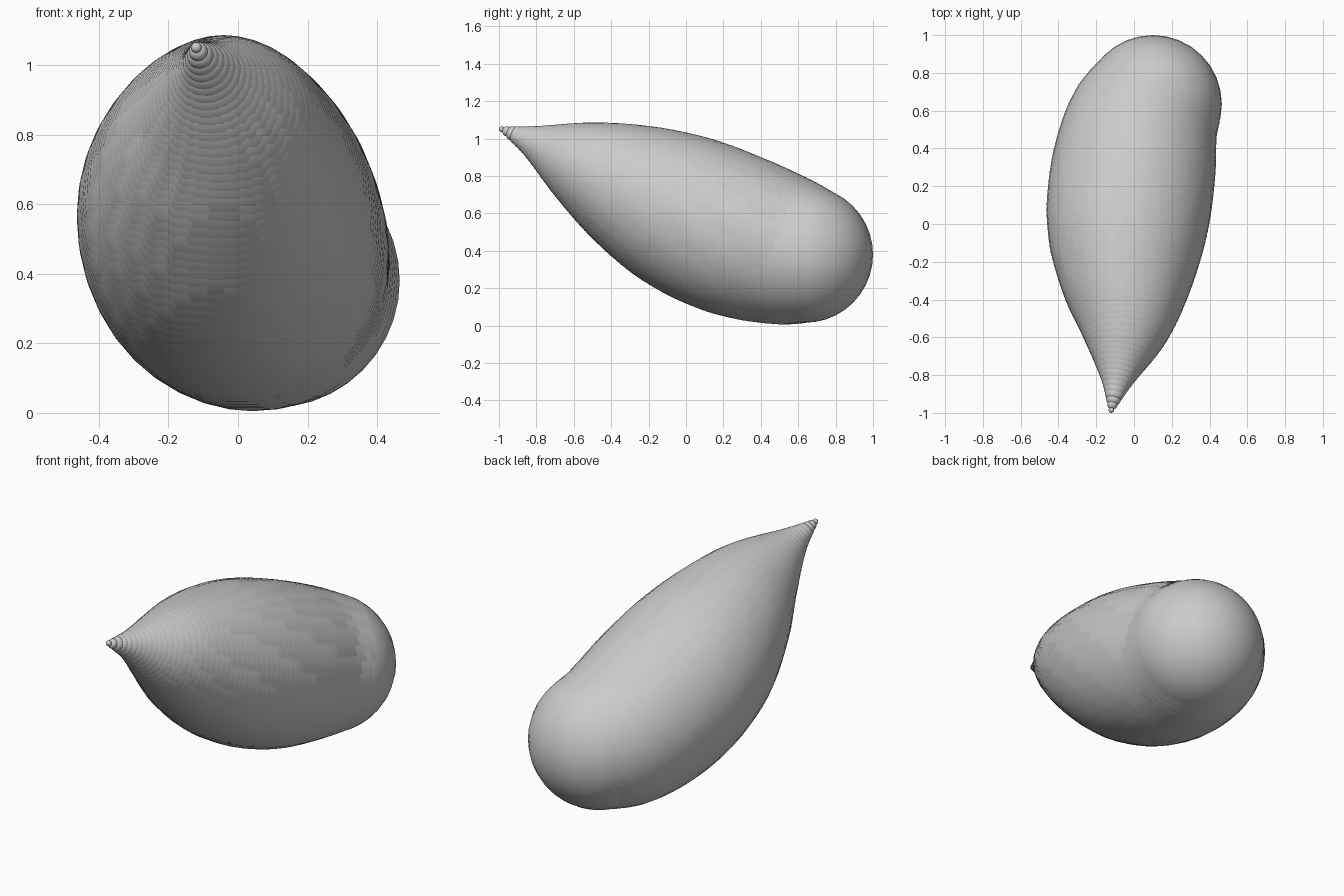
import bpy, bmesh
from mathutils import Matrix, Vector

if "Cube" in bpy.data.objects:
    bpy.data.objects.remove(bpy.data.objects["Cube"])

# Path of the body: x, y, z and ball radius, from tip to rounded end
PATH = [
    (-0.12, -0.985, 1.05, 0.015),
    (-0.085, -0.80, 0.975, 0.092),
    (-0.043, -0.50, 0.838, 0.248),
    (-0.042, -0.25, 0.716, 0.355),
    (-0.035, 0.00, 0.596, 0.425),
    (-0.008, 0.25, 0.490, 0.438),
    (0.035, 0.50, 0.411, 0.405),
    (0.10, 0.635, 0.380, 0.365),
]
STEPS = 56

grey = bpy.data.materials.new("plain grey")
grey.diffuse_color = (0.6, 0.6, 0.6, 1)
grey.use_nodes = True
grey.node_tree.nodes["Principled BSDF"].inputs["Base Color"].default_value = grey.diffuse_color


def sample(y):
    """Smooth (cubic Hermite) interpolation of the path over y."""
    pts = [Vector(p) for p in PATH]
    n = len(pts)

    def slope(i):
        a, b = max(i - 1, 0), min(i + 1, n - 1)
        return (pts[b] - pts[a]) / (pts[b][1] - pts[a][1])

    i = 0
    while i < n - 2 and y > pts[i + 1][1]:
        i += 1
    h = pts[i + 1][1] - pts[i][1]
    t = (y - pts[i][1]) / h
    return (pts[i] * (2*t**3 - 3*t**2 + 1) + slope(i) * h * (t**3 - 2*t**2 + t)
            + pts[i + 1] * (3*t**2 - 2*t**3) + slope(i + 1) * h * (t**3 - t**2))


# Body: a chain of overlapping balls swelling from the tip to the blunt end
bm = bmesh.new()
y0, y1 = PATH[0][1], PATH[-1][1]
for k in range(STEPS):
    x, y, z, r = sample(y0 + (y1 - y0) * k / (STEPS - 1))
    bmesh.ops.create_uvsphere(bm, u_segments=32, v_segments=20, radius=r,
                              matrix=Matrix.Translation((x, y, z)))
for f in bm.faces:
    f.smooth = True
mesh = bpy.data.meshes.new("teardrop_body")
bm.to_mesh(mesh)
bm.free()
mesh.materials.append(grey)
body = bpy.data.objects.new("teardrop_body", mesh)
bpy.context.collection.objects.link(body)
